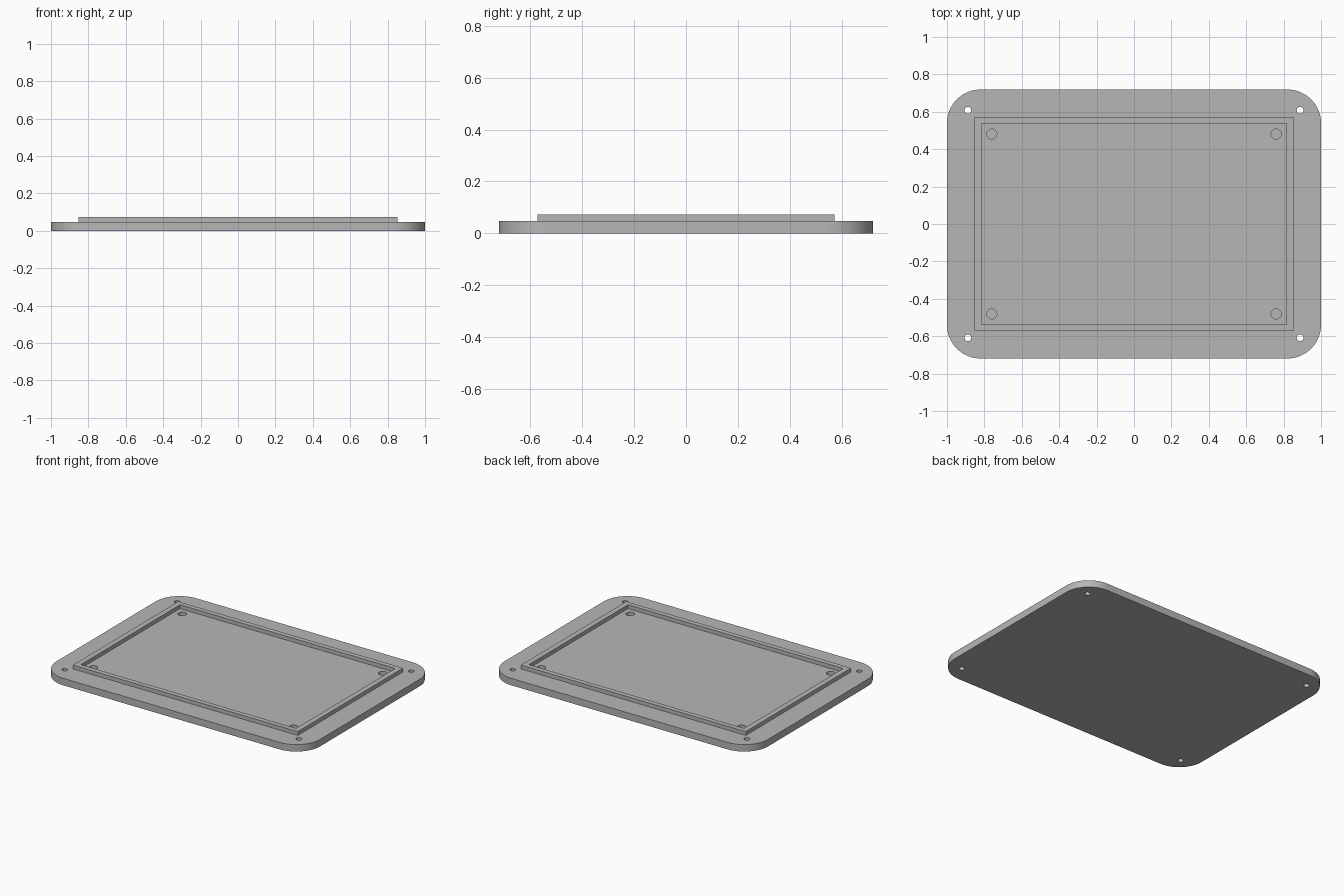
import bpy, bmesh, math

cube = bpy.data.objects.get("Cube")
if cube:
    bpy.data.objects.remove(cube, do_unlink=True)

PLATE_TOP, RIM_TOP = 0.048, 0.074

grey = bpy.data.materials.new("plain_grey")
grey.use_nodes = True
colour = (0.47, 0.47, 0.47, 1)
grey.diffuse_color = colour
for node in grey.node_tree.nodes:
    if node.type == 'BSDF_PRINCIPLED':
        node.inputs["Base Color"].default_value = colour


def prism(name, outline, z0, z1):
    """Extrude a flat outline from z0 up to z1."""
    bm = bmesh.new()
    face = bm.faces.new([bm.verts.new((x, y, z0)) for x, y in outline])
    top = bmesh.ops.extrude_face_region(bm, geom=[face])["geom"]
    bmesh.ops.translate(bm, vec=(0, 0, z1 - z0),
                        verts=[g for g in top if isinstance(g, bmesh.types.BMVert)])
    bmesh.ops.recalc_face_normals(bm, faces=bm.faces)
    mesh = bpy.data.meshes.new(name)
    bm.to_mesh(mesh)
    bm.free()
    mesh.materials.append(grey)
    obj = bpy.data.objects.new(name, mesh)
    bpy.context.collection.objects.link(obj)
    return obj


def rounded_rect(hx, hy, r, steps=16):
    """Rectangle outline with arcs at the corners."""
    pts = []
    for i, (sx, sy) in enumerate(((1, 1), (-1, 1), (-1, -1), (1, -1))):
        for k in range(steps + 1):
            a = (i + k / steps) * math.pi / 2
            pts.append((sx * (hx - r) + r * math.cos(a), sy * (hy - r) + r * math.sin(a)))
    return pts


def rect(hx, hy):
    return [(hx, hy), (-hx, hy), (-hx, -hy), (hx, -hy)]


def circle(cx, cy, r, n=32):
    return [(cx + r * math.cos(math.tau * k / n), cy + r * math.sin(math.tau * k / n))
            for k in range(n)]


def cut(obj, cutter):
    cutter.hide_render = True
    cutter.hide_set(True)
    mod = obj.modifiers.new("cut", 'BOOLEAN')
    mod.operation, mod.solver, mod.object = 'DIFFERENCE', 'EXACT', cutter


def apply_cuts(obj):
    """Bake the cuts and remove the cutters."""
    cutters = [m.object for m in obj.modifiers]
    graph = bpy.context.evaluated_depsgraph_get()
    mesh = bpy.data.meshes.new_from_object(obj.evaluated_get(graph))
    obj.modifiers.clear()
    obj.data = mesh
    for c in cutters:
        bpy.data.objects.remove(c, do_unlink=True)


# Base plate with rounded corners
plate = prism("base_plate", rounded_rect(1.0, 0.719, 0.18), 0, PLATE_TOP)

# Screw holes right through the plate, blind holes inside the rim
for sx in (-1, 1):
    for sy in (-1, 1):
        cut(plate, prism("screw_hole_cutter", circle(sx * 0.888, sy * 0.608, 0.018), -0.1, 0.1))
        cut(plate, prism("blind_hole_cutter", circle(sx * 0.76, sy * 0.481, 0.027), 0.02, 0.1))
apply_cuts(plate)

# Raised rectangular rim
rim = prism("raised_rim", rect(0.853, 0.571), PLATE_TOP - 0.004, RIM_TOP)
cut(rim, prism("rim_cutter", rect(0.816, 0.537), -0.1, 0.2))
apply_cuts(rim)

# Smooth arcs, crisp edges
for obj in (plate, rim):
    bpy.ops.object.select_all(action='DESELECT')
    obj.select_set(True)
    bpy.context.view_layer.objects.active = obj
    bpy.ops.object.shade_smooth_by_angle(angle=math.radians(30))
